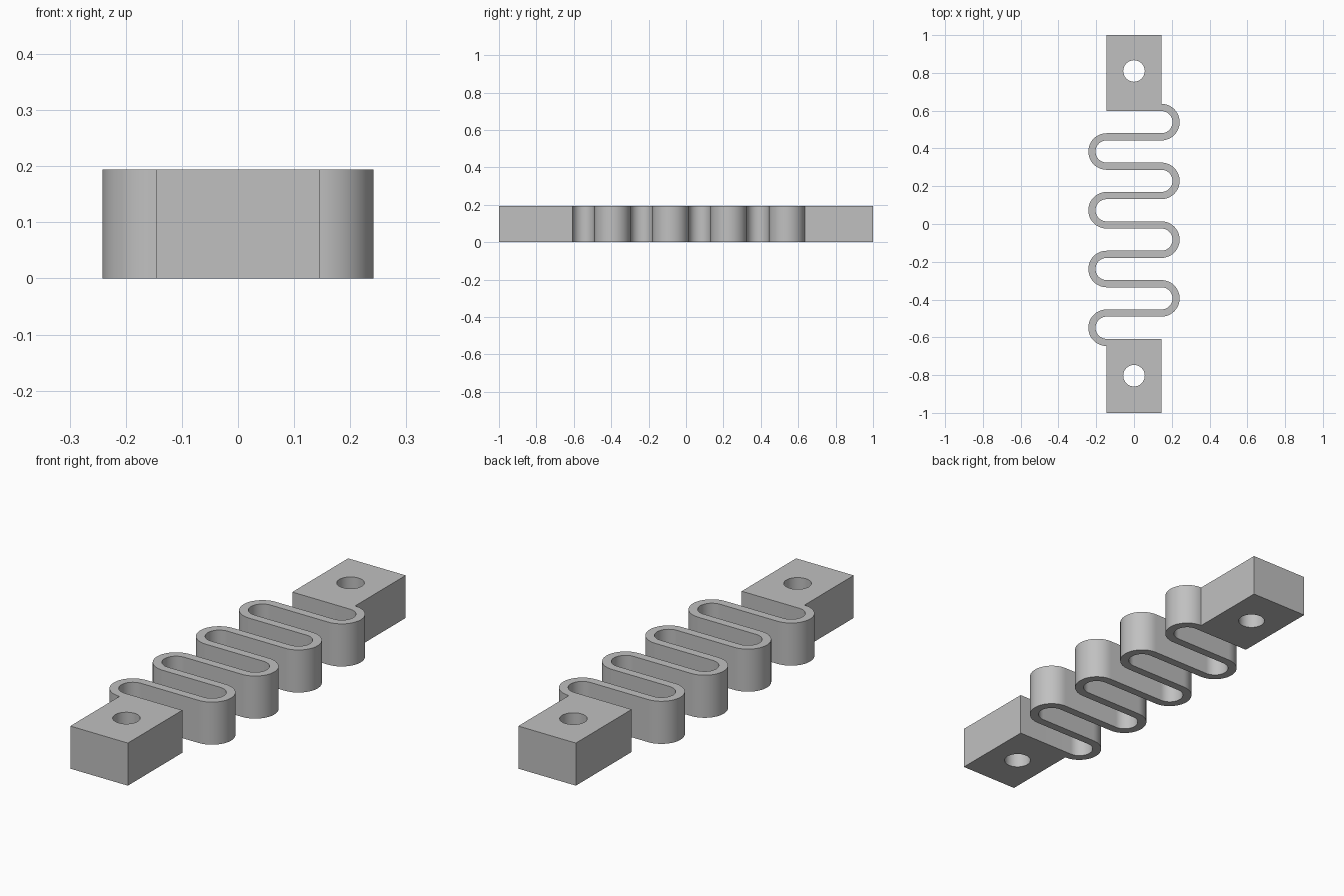
import bpy, bmesh
from math import sin, cos, pi

cube = bpy.data.objects.get("Cube")
if cube:
    bpy.data.objects.remove(cube, do_unlink=True)

HEIGHT = 0.194      # extrusion height
HALF = 0.145        # half width of end blocks and straight spring runs
PITCH = 0.1555      # spacing of spring runs
WALL = 0.019        # half the spring wall thickness
TOP_Y = 0.617       # centre line of first run
BENDS = 8
STEPS = 24

grey = bpy.data.materials.new("light grey")
grey.use_nodes = True
colour = (0.53, 0.53, 0.53, 1)
grey.diffuse_color = colour
grey.node_tree.nodes["Principled BSDF"].inputs["Base Color"].default_value = colour

# Both edges of the serpentine spring, alternating right and left bends
left_edge, right_edge = [], []
for i in range(BENDS):
    side = 1 if i % 2 == 0 else -1
    cy = TOP_Y - PITCH * (i + 0.5)
    for s in range(STEPS + 1):
        a = pi / 2 - pi * s / STEPS
        for edge, offset in ((left_edge, WALL), (right_edge, -WALL)):
            r = PITCH / 2 + side * offset
            edge.append((side * (HALF + r * cos(a)), cy + r * sin(a)))

# One outline: spring edge, front block, other spring edge, back block
front_y, back_y = left_edge[-1][1], right_edge[0][1]
outline = left_edge + [(HALF, front_y), (HALF, -1), (-HALF, -1)]
outline += right_edge[::-1] + [(-HALF, back_y), (-HALF, 1), (HALF, 1)]

bm = bmesh.new()
base = bm.faces.new([bm.verts.new((x, y, 0)) for x, y in outline])
top = bmesh.ops.extrude_face_region(bm, geom=[base])["geom"]
bmesh.ops.translate(bm, vec=(0, 0, HEIGHT),
                    verts=[v for v in top if isinstance(v, bmesh.types.BMVert)])
bmesh.ops.recalc_face_normals(bm, faces=bm.faces)
mesh = bpy.data.meshes.new("spring_with_end_blocks")
bm.to_mesh(mesh)
bm.free()
mesh.materials.append(grey)
body = bpy.data.objects.new("spring_with_end_blocks", mesh)
bpy.context.collection.objects.link(body)
bpy.context.view_layer.objects.active = body

# Vertical mounting holes
for name, y in (("front_hole", -0.803), ("back_hole", 0.81)):
    bpy.ops.mesh.primitive_cylinder_add(vertices=48, radius=0.057, depth=1,
                                        location=(0, y, HEIGHT / 2))
    cutter = bpy.context.object
    cutter.name = name
    cutter.hide_render = True
    cutter.data.materials.append(grey)
    mod = body.modifiers.new(name, "BOOLEAN")
    mod.operation, mod.solver, mod.object = "DIFFERENCE", "EXACT", cutter
    bpy.ops.object.select_all(action="DESELECT")
    body.select_set(True)
    bpy.context.view_layer.objects.active = body
    bpy.ops.object.modifier_apply(modifier=name)
    bpy.data.objects.remove(cutter, do_unlink=True)

bpy.ops.object.shade_smooth_by_angle(angle=pi / 6)
